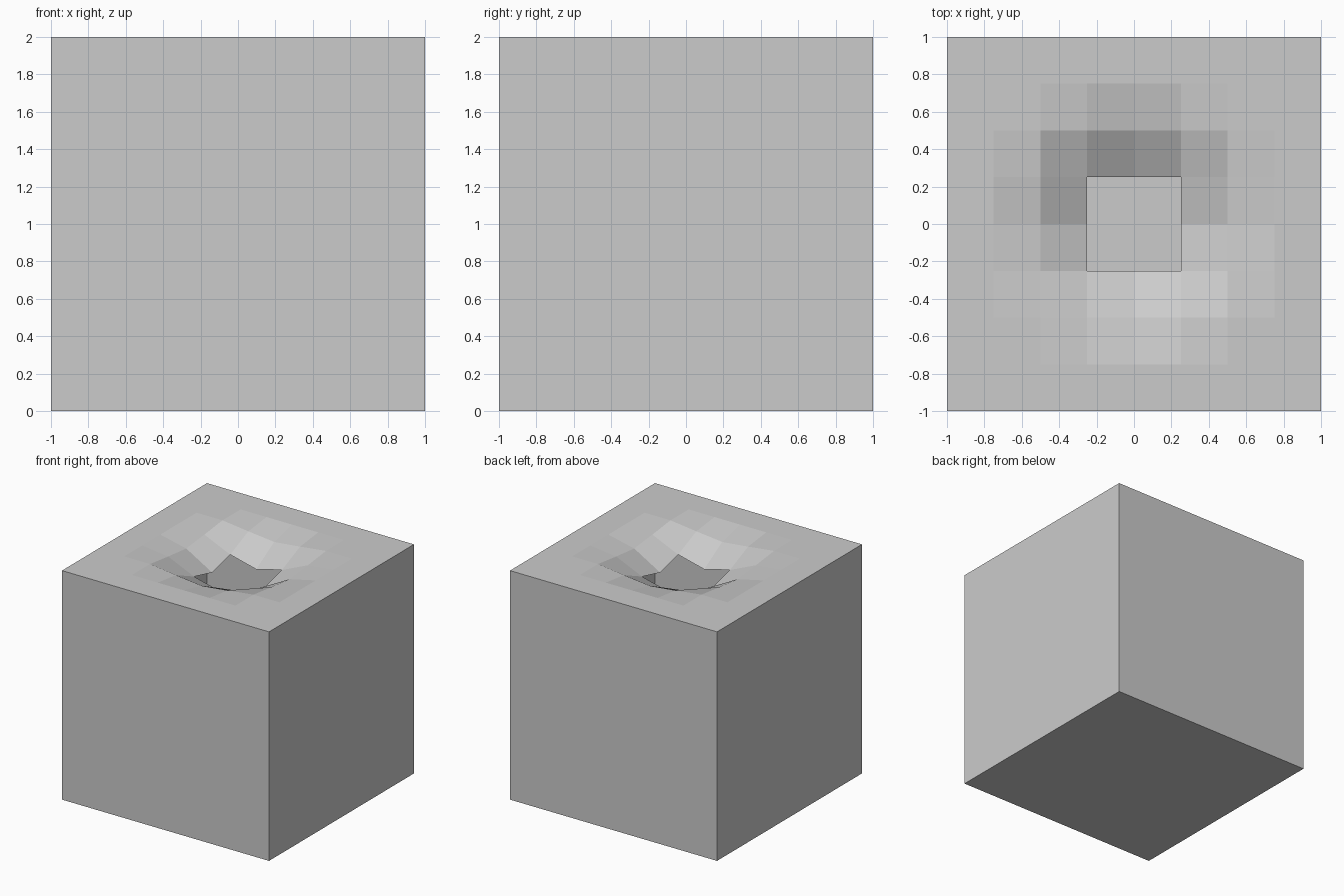
import bpy
import bmesh

if "Cube" in bpy.data.objects:
    bpy.data.objects.remove(bpy.data.objects["Cube"])

RADIUS, DEPTH = 0.7, 0.28   # reach and depth of the soft dent


def dent(d):
    """Smooth falloff from the centre of the top."""
    t = max(0.0, 1.0 - d / RADIUS)
    return DEPTH * t * t * (3 - 2 * t)


bm = bmesh.new()

# Top: 8 x 8 grid
bmesh.ops.create_grid(bm, x_segments=8, y_segments=8, size=1.0)
bmesh.ops.translate(bm, verts=bm.verts, vec=(0, 0, 2))

# Sides and floor: extrude the outer border down and close it
border = [e for e in bm.edges if e.is_boundary]
ext = bmesh.ops.extrude_edge_only(bm, edges=border)["geom"]
for v in ext:
    if isinstance(v, bmesh.types.BMVert):
        v.co.z = 0.0
bmesh.ops.contextual_create(
    bm, geom=[e for e in ext if isinstance(e, bmesh.types.BMEdge) and e.is_boundary])
bmesh.ops.recalc_face_normals(bm, faces=bm.faces)

# Open square hole into the hollow inside: remove the four middle faces
middle = []
for f in bm.faces:
    c = f.calc_center_median()
    if c.z > 1.9 and abs(c.x) < 0.25 and abs(c.y) < 0.25:
        middle.append(f)
bmesh.ops.delete(bm, geom=middle, context='FACES')

# Dent around the hole
for v in bm.verts:
    if v.co.z > 1.9:
        v.co.z -= dent(v.co.xy.length)

mesh = bpy.data.meshes.new("hollow_box")
bm.to_mesh(mesh)
bm.free()
obj = bpy.data.objects.new("hollow_box", mesh)
bpy.context.collection.objects.link(obj)
